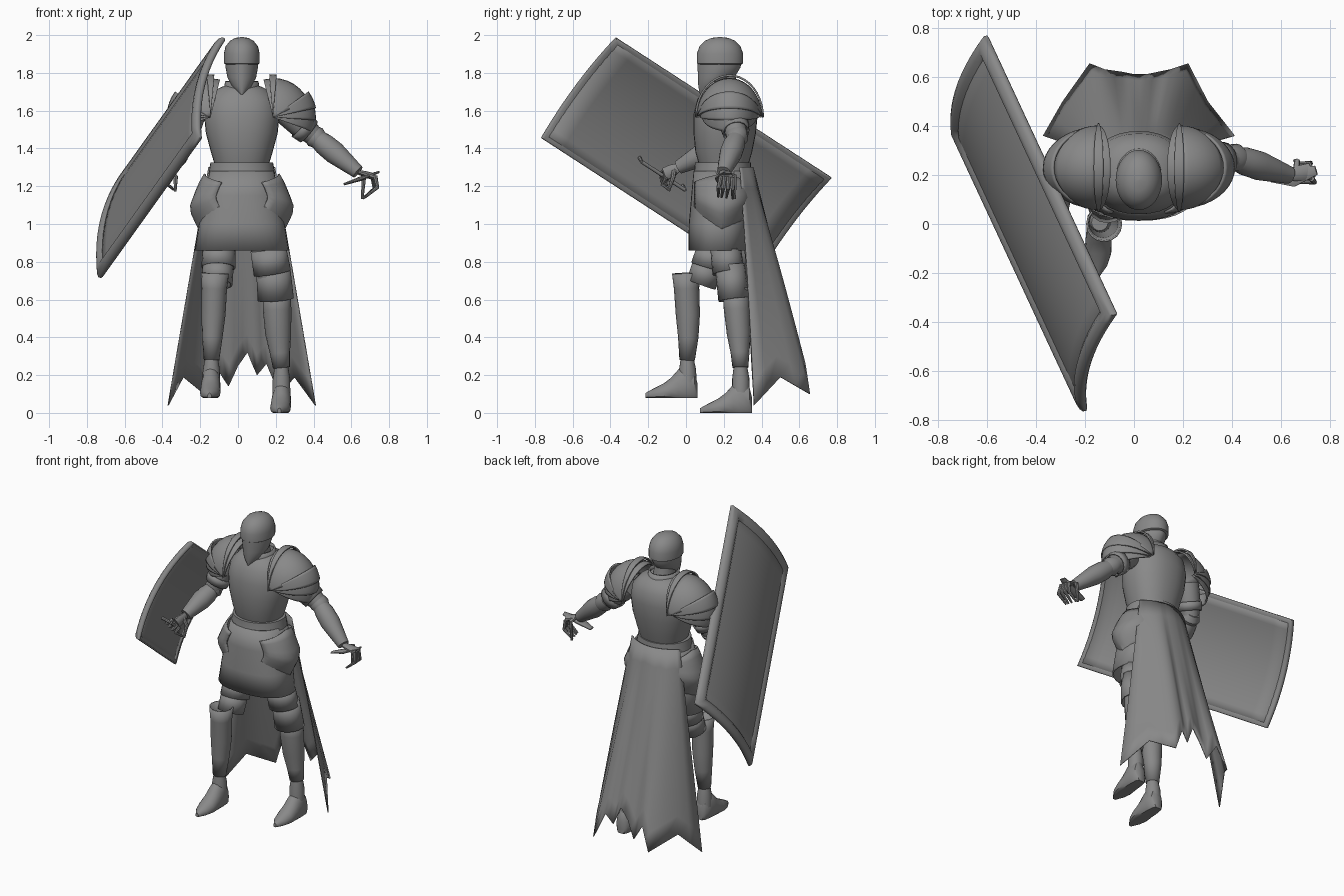
import bpy, bmesh, math
from mathutils import Vector

if "Cube" in bpy.data.objects:
    bpy.data.objects.remove(bpy.data.objects["Cube"])

steel = bpy.data.materials.new("dark_grey_steel")
steel.use_nodes = True
GREY = (0.25, 0.25, 0.25, 1)
steel.diffuse_color = GREY
steel.node_tree.nodes["Principled BSDF"].inputs["Base Color"].default_value = GREY
CX = 0.02   # body centre line


def grid(name, rows, closed=False, caps=False, thick=0, angle=40):
    """Skin rows of points into a smooth-shaded sheet or tube."""
    bm = bmesh.new()
    vs = [[bm.verts.new(p) for p in row] for row in rows]
    n = len(rows[0])
    for a, b in zip(vs, vs[1:]):
        for i in range(n if closed else n - 1):
            j = (i + 1) % n
            bm.faces.new((a[i], a[j], b[j], b[i]))
    if caps:
        bm.faces.new(vs[0][::-1])
        bm.faces.new(vs[-1])
    bmesh.ops.remove_doubles(bm, verts=bm.verts, dist=0.0005)
    bmesh.ops.recalc_face_normals(bm, faces=bm.faces)
    mesh = bpy.data.meshes.new(name)
    bm.to_mesh(mesh)
    bm.free()
    mesh.materials.append(steel)
    ob = bpy.data.objects.new(name, mesh)
    bpy.context.collection.objects.link(ob)
    if thick:
        mod = ob.modifiers.new("thickness", "SOLIDIFY")
        mod.thickness, mod.offset = thick, 0
    bpy.ops.object.select_all(action='DESELECT')
    ob.select_set(True)
    bpy.context.view_layer.objects.active = ob
    bpy.ops.object.shade_smooth_by_angle(angle=math.radians(angle))


def spow(v, p):
    return math.copysign(abs(v) ** p, v)


def loft(name, rings, p=1.0, n=32, caps=True, thick=0):
    """Stack horizontal ovals given as (z, centre y, half width, half depth)."""
    rows = [[(CX + rx * spow(math.cos(t), p), cy + ry * spow(math.sin(t), p), z)
             for t in (math.tau * i / n for i in range(n))] for z, cy, rx, ry in rings]
    grid(name, rows, True, caps, thick)


def tube(name, pts, radii, flat=1.0, n=16, caps=True, thick=0):
    """Round limb section along a path."""
    pts = [Vector(p) for p in pts]
    rows = []
    for i, p in enumerate(pts):
        d = (pts[min(i + 1, len(pts) - 1)] - pts[max(i - 1, 0)]).normalized()
        side = d.cross(Vector((0, 1, 0)) if abs(d.y) < 0.8 else Vector((0, 0, 1))).normalized()
        up = side.cross(d)
        rows.append([p + radii[i] * (side * math.cos(t) * flat + up * math.sin(t))
                     for t in (math.tau * k / n for k in range(n))])
    grid(name, rows, True, caps, thick)


# Helmet: skull with overhanging brow, visor with pointed chin, neck
loft("helmet_skull", [(1.845, .18, .086, .114), (1.85, .18, .095, .123), (1.90, .18, .095, .123),
                      (1.94, .18, .086, .109), (1.97, .18, .062, .08), (1.985, .18, .035, .045),
                      (1.99, .18, .002, .002)])
loft("visor", [(1.685, .088, .006, .014), (1.73, .125, .052, .06), (1.775, .16, .076, .096),
               (1.83, .175, .086, .114), (1.87, .178, .089, .116)], 1.12)
loft("neck", [(1.62, .21, .085, .09), (1.70, .2, .066, .075), (1.80, .19, .06, .07)])

# Torso
loft("breastplate", [(1.31, .20, .142, .13), (1.38, .20, .163, .15), (1.48, .205, .19, .165),
                     (1.58, .21, .20, .17), (1.66, .215, .185, .155), (1.71, .215, .14, .12),
                     (1.735, .21, .085, .085)], .9)
loft("gorget", [(1.68, .21, .11, .115), (1.72, .205, .088, .1), (1.755, .2, .084, .095)],
     caps=False, thick=.01)
loft("belt", [(1.265, .195, .176, .155), (1.29, .195, .172, .15), (1.325, .195, .166, .148)])
loft("skirt", [(1.28, .19, .165, .145), (1.15, .185, .195, .152), (1.0, .175, .222, .155),
               (.86, .17, .245, .152)], .85, caps=False, thick=.01)


def fan(name, s, t0, t1, r, ry):
    """Curved shoulder plate swept around a front-to-back hinge."""
    rows = []
    for k in range(7):
        t = math.radians(t0 + (t1 - t0) * k / 6)
        rows.append([(CX + s * (.165 + r * math.sin(a) * math.sin(t)), .23 + ry * math.cos(a),
                      1.565 + r * math.sin(a) * math.cos(t))
                     for a in (math.pi * i / 20 for i in range(21))])
    grid(name, rows, thick=.01)


for s, side in ((1, "left"), (-1, "right")):
    fan(side + "_shoulder_ridge", s, -5, 5, .222, .178)
    fan(side + "_shoulder_strap", s, -14, -3, .2, .168)
    fan(side + "_shoulder_dome", s, 0, 64, .203, .168)
    for i in range(3):
        fan(f"{side}_shoulder_lame_{i}", s, 54 + 16 * i, 78 + 16 * i, .228 - .006 * i, .163 - .012 * i)
    # Hip plate, widest below the middle and ending in a point
    rows = []
    for v in range(9):
        row, f = [], v / 8
        bulge = .195 + .08 * (f / .55 if f < .55 else (1 - f) / .45) ** .8
        for i in range(13):
            u = i / 6 - 1
            z = 1.265 - .045 * abs(u) - f * (.335 - .19 * abs(u))
            a = u * math.radians(70)
            row.append((CX + s * (.04 + (bulge - .04) * math.cos(a) ** .8), .19 + .152 * math.sin(a), z))
        rows.append(row)
    grid(side + "_hip_plate", rows, thick=.01)


# Cape flaring to a torn hem
hem = [(-.37, .36, .04), (-.29, .5, .19), (-.18, .655, .1), (-.12, .63, .25), (-.05, .62, .14),
       (0, .61, .25), (.05, .61, .32), (.1, .62, .2), (.15, .63, .26), (.22, .655, .1),
       (.3, .5, .19), (.41, .36, .04)]
rows = []
for v in range(11):
    row = []
    for i in range(2 * len(hem) - 1):
        low = (Vector(hem[i // 2]) + Vector(hem[(i + 1) // 2])) / 2
        u = i / (len(hem) - 1) - 1
        top = Vector((CX + .175 * u, .355 - .07 * u * u, 1.3))
        p = top.lerp(low, v / 10)
        p.y += .006 * math.sin(i * .9) * math.sin(math.pi * v / 10)
        row.append(p)
    rows.append(row)
grid("cape", rows, thick=.006, angle=60)


# Legs
def foot(name, x, heel, sole, yaw):
    """Pointed armoured shoe: rings are (distance from heel, half width, height)."""
    rows = []
    for d, w, h in ((0, .025, .08), (.015, .042, .14), (.06, .05, .18), (.1, .052, .15),
                    (.14, .054, .105), (.18, .054, .075), (.23, .04, .05), (.275, .01, .025)):
        ring = [(w * math.cos(t), max(h * (.35 + .65 * math.sin(t)), 0))
                for t in (math.tau * k / 16 for k in range(16))]
        rows.append([(x + yaw * d + a, heel - d, sole + b) for a, b in ring])
    grid(name, rows, True, True)


tube("right_greave", [(-.122, 0, .74), (-.125, .003, .66), (-.13, .01, .52), (-.136, .012, .4),
                      (-.14, .006, .28)], [.07, .063, .06, .05, .037], caps=False, thick=.008)
tube("right_ankle", [(-.14, .006, .29), (-.141, .008, .23), (-.142, .01, .16)], [.034, .045, .047])
foot("right_foot", -.14, .06, .08, -.04)
tube("right_thigh", [(-.1, .19, 1.0), (-.105, .15, .85), (-.11, .09, .69)], [.085, .078, .058])
tube("right_thigh_plate", [(-.1, .145, .87), (-.103, .115, .77)], [.082, .086], caps=False, thick=.01)
tube("right_knee_plate", [(-.105, .12, .79), (-.11, .08, .68)], [.078, .076], caps=False, thick=.01)

tube("left_greave", [(.205, .262, .66), (.207, .27, .55), (.213, .28, .42), (.222, .286, .32),
                     (.23, .288, .24)], [.064, .066, .06, .046, .038], 1.08, caps=False, thick=.008)
tube("left_ankle", [(.23, .288, .25), (.23, .29, .18), (.23, .29, .1)], [.035, .046, .047])
foot("left_foot", .235, .35, 0, -.06)
tube("left_thigh", [(.14, .19, 1.0), (.165, .215, .8), (.2, .26, .6)], [.08, .073, .058], 1.15)
tube("left_thigh_plate", [(.16, .21, .87), (.182, .225, .74)], [.076, .08], 1.18, caps=False, thick=.01)
tube("left_knee_plate", [(.185, .232, .78), (.2, .255, .6)], [.074, .079], 1.15, caps=False, thick=.01)


# Arms with elbow guards and jointed hands
def arm(side, shoulder, elbow, wrist, knuckle, curl, tip):
    S, E, W, K, C, T = map(Vector, (shoulder, elbow, wrist, knuckle, curl, tip))
    tube(side + "_upper_arm", [S, S.lerp(E, .5), E], [.066, .068, .052])
    tube(side + "_arm_band", [S.lerp(E, .55), S.lerp(E, .8)], [.074, .068], caps=False, thick=.008)
    tube(side + "_elbow_guard", [E + (E - W) * .16, E, E + (W - E) * .14], [.045, .06, .045])
    tube(side + "_forearm", [E, E.lerp(W, .2), E.lerp(W, .45), E.lerp(W, .8), W],
         [.046, .058, .06, .045, .036])
    tube(side + "_palm", [W, W.lerp(K, .5), K], [.024, .034, .036], .5, 10)
    across = (K - W).cross(C - K).normalized()
    for i in range(4):
        off = across * (i - 1.5) * .02
        tube(f"{side}_finger_{i}", [K + off, C + off * 1.3, T + off * (1 + .2 * i)],
             [.012, .011, .006], 1, 8)
    tube(side + "_thumb", [W.lerp(K, .3), W.lerp(K, .5) + across * .05, T + across * .06],
         [.014, .012, .007], 1, 8)


arm("left", (.24, .24, 1.6), (.41, .27, 1.46), (.635, .2, 1.275), (.72, .215, 1.25),
    (.73, .21, 1.19), (.67, .2, 1.14))
tube("left_cuff_plate", [(.56, .19, 1.21), (.65, .19, 1.24), (.745, .22, 1.275)], [.02, .04, .02], .3, 10)
arm("right", (-.23, .23, 1.6), (-.3, .17, 1.41), (-.355, -.04, 1.3), (-.375, -.11, 1.265),
    (-.4, -.13, 1.235), (-.375, -.1, 1.215))

# Shield: curved board with a rounded raised border and a hand grip
top, base, low = Vector((-.075, -.37, 1.985)), Vector((-.605, .77, 1.245)), Vector((-.2, -.765, 1.455))
L, S = base - top, low - top
N = L.cross(S).normalized()


def on_shield(u, v, h=0):
    return top + L * u + S * v + N * (.052 * (1 - (2 * v - 1) ** 2) + h)


m = 12
grid("shield_board", [[on_shield(.01 + .98 * i / m, .02 + .96 * j / m) for j in range(m + 1)]
                      for i in range(m + 1)], thick=.02)
loop = ([(i / m, 0) for i in range(m)] + [(1, i / m) for i in range(m)]
        + [(1 - i / m, 1) for i in range(m)] + [(0, 1 - i / m) for i in range(m)])
loop.append(loop[0])
rows = []
for inset, h in ((.03, -.008), (.006, -.014), (0, -.006), (0, .01), (.006, .02), (.018, .027),
                 (.034, .025), (.05, .009)):
    rows.append([on_shield(inset + u * (1 - 2 * inset), inset * 2 + v * (1 - 4 * inset), h)
                 for u, v in loop])
grid("shield_border", rows, angle=60)
mid = Vector((-.385, -.12, 1.255))
tube("shield_grip", [mid + L * k for k in (-.1, 0, .1)], [.01] * 3, 1, 10)
for k, end in ((-.1, "front"), (.1, "back")):
    tube(f"shield_grip_{end}_mount", [mid + L * k, mid + L * k + N * .06], [.01] * 2, 1, 8)
